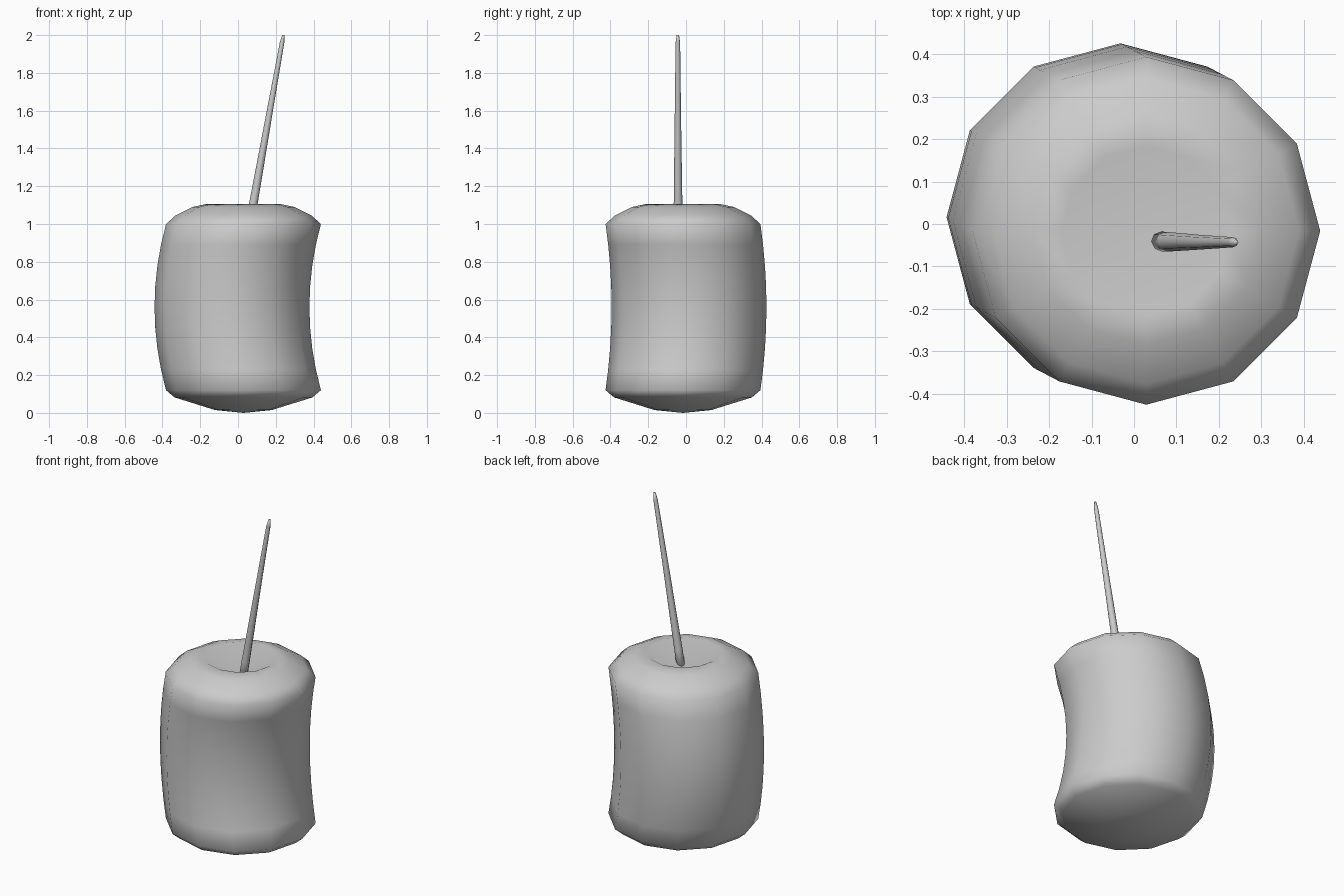
import bpy, bmesh, math

if "Cube" in bpy.data.objects:
    bpy.data.objects.remove(bpy.data.objects["Cube"])


def loft(name, rings, sides, start_tip=None, end_tip=None):
    """Skin a stack of circular rings (x, y, z, radius); ends close to a tip point or a flat cap."""
    bm = bmesh.new()
    loops = []
    for x, y, z, r in rings:
        loops.append([bm.verts.new((x + r * math.cos(2 * math.pi * i / sides),
                                    y + r * math.sin(2 * math.pi * i / sides), z))
                      for i in range(sides)])
    for a, b in zip(loops, loops[1:]):
        for i in range(sides):
            j = (i + 1) % sides
            bm.faces.new((a[i], a[j], b[j], b[i]))
    for loop, tip in ((loops[0], start_tip), (loops[-1], end_tip)):
        if tip is None:
            bm.faces.new(loop)
        else:
            v = bm.verts.new(tip)
            for i in range(sides):
                bm.faces.new((loop[i], loop[(i + 1) % sides], v))
    bmesh.ops.recalc_face_normals(bm, faces=bm.faces)
    mesh = bpy.data.meshes.new(name)
    bm.to_mesh(mesh)
    bm.free()
    for p in mesh.polygons:
        p.use_smooth = True
    obj = bpy.data.objects.new(name, mesh)
    bpy.context.collection.objects.link(obj)
    return obj


# Body: twelve-sided barrel bowed sideways, rounded bottom and dimpled top
END_X, END_Y = 0.029, -0.016
rings = [(END_X, END_Y, 0.015, 0.15), (END_X, END_Y, 0.082, 0.365)]
STEPS = 8
for k in range(STEPS + 1):
    t = 2 * k / STEPS - 1
    s = 2 * t * t - 1
    rings.append((END_X * s + 0.003 * (t * t - 1), END_Y * s, 0.56 + 0.44 * t, 0.41))
rings += [(END_X, END_Y, 1.045, 0.36),
          (END_X, END_Y, 1.09, 0.27),
          (END_X, END_Y, 1.105, 0.20)]
loft("body", rings, 12, (END_X, END_Y, 0.0), (END_X, END_Y, 1.0))

# Stem: thin leaning taper rising from the dimple
stem = [(0.055, -0.041, 0.96, 0.024), (0.08, -0.042, 1.1, 0.023),
        (0.16, -0.043, 1.55, 0.017), (0.233, -0.043, 1.96, 0.012),
        (0.24, -0.043, 2.0, 0.006)]
loft("stem", stem, 8)
